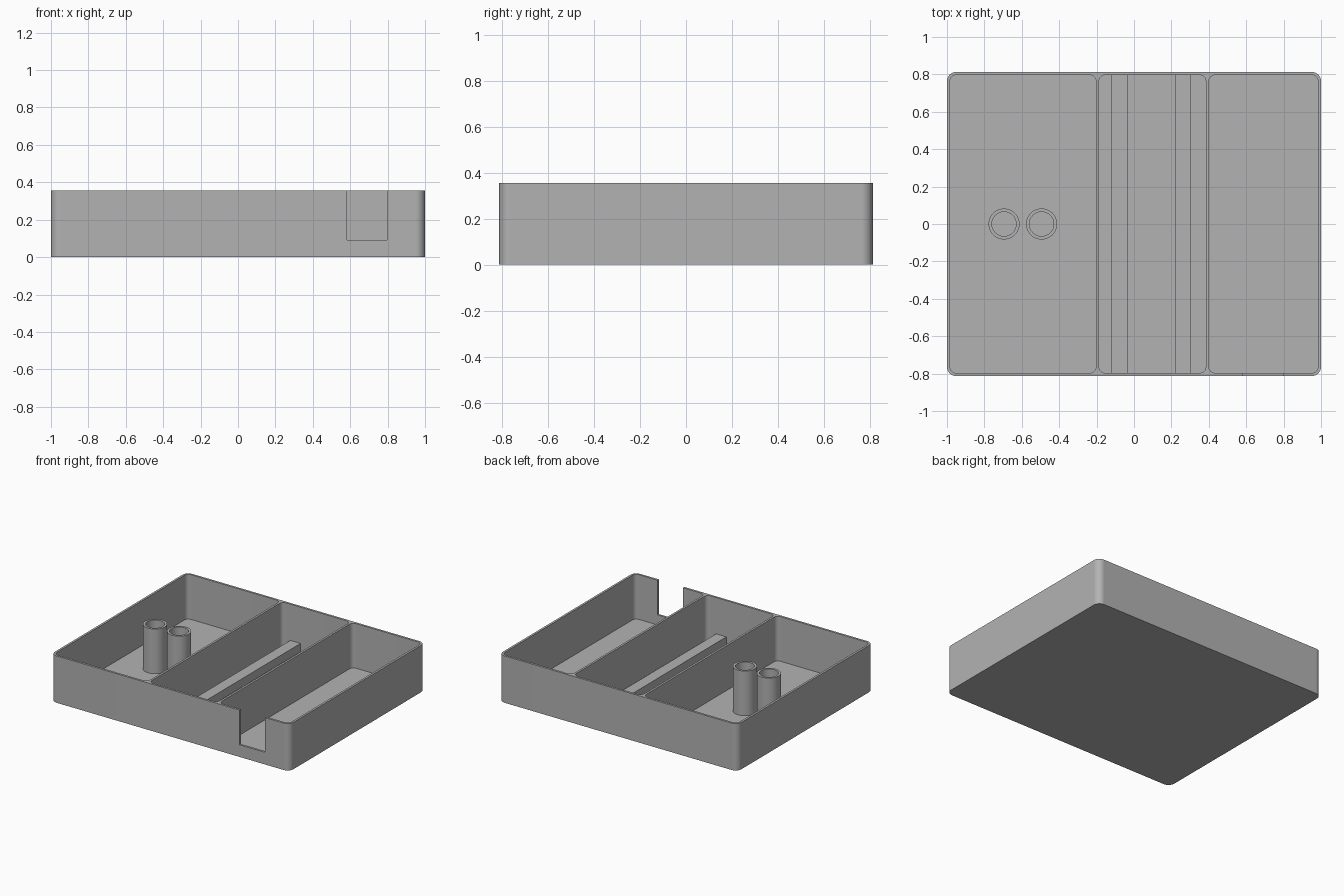
import bpy
import bmesh
from math import sin, cos, pi, tau, radians
from mathutils import Matrix

cube = bpy.data.objects.get("Cube")
if cube:
    bpy.data.objects.remove(cube, do_unlink=True)

HEIGHT = 0.355
FLOOR = 0.0165
WALL = 0.0165
HALF_Y = 0.813
INNER_Y = HALF_Y - WALL

grey = bpy.data.materials.new("plain grey")
grey.use_nodes = True
grey.diffuse_color = (0.45, 0.45, 0.45, 1)
grey.node_tree.nodes["Principled BSDF"].inputs["Base Color"].default_value = grey.diffuse_color


def finish(name, bm):
    """Turn a bmesh into a linked grey object."""
    bmesh.ops.recalc_face_normals(bm, faces=bm.faces)
    mesh = bpy.data.meshes.new(name)
    bm.to_mesh(mesh)
    bm.free()
    mesh.materials.append(grey)
    obj = bpy.data.objects.new(name, mesh)
    bpy.context.scene.collection.objects.link(obj)
    return obj


def select(obj):
    bpy.ops.object.select_all(action="DESELECT")
    obj.select_set(True)
    bpy.context.view_layer.objects.active = obj


def rounded_block(name, x0, x1, y0, y1, z0, z1, radius=0, steps=8):
    """Upright block whose vertical corners are rounded."""
    outline = []
    corners = ((x1, y1, -1, -1), (x0, y1, 1, -1), (x0, y0, 1, 1), (x1, y0, -1, 1))
    for i, (x, y, dx, dy) in enumerate(corners):
        if not radius:
            outline.append((x, y, z0))
            continue
        for k in range(steps + 1):
            a = (i + k / steps) * pi / 2
            outline.append((x + radius * (dx + cos(a)), y + radius * (dy + sin(a)), z0))
    bm = bmesh.new()
    base = bm.faces.new([bm.verts.new(p) for p in outline])
    top = bmesh.ops.extrude_face_region(bm, geom=[base], use_keep_orig=True)["geom"]
    verts = [v for v in top if isinstance(v, bmesh.types.BMVert)]
    bmesh.ops.translate(bm, verts=verts, vec=(0, 0, z1 - z0))
    return finish(name, bm)


def cut(target, cutter):
    """Subtract a cutter from the target, then discard it."""
    cutter.hide_render = True
    mod = target.modifiers.new("cut", "BOOLEAN")
    mod.operation = "DIFFERENCE"
    mod.solver = "EXACT"
    mod.object = cutter
    select(target)
    bpy.ops.object.modifier_apply(modifier=mod.name)
    bpy.data.objects.remove(cutter, do_unlink=True)


def smooth(obj):
    select(obj)
    bpy.ops.object.shade_smooth_by_angle(angle=radians(35))
    mod = obj.modifiers.new("even shading", "WEIGHTED_NORMAL")
    mod.keep_sharp = True


def tube(name, x, outer, inner, z0, z1, sides=48):
    """Hollow upright post made by spinning its wall section."""
    bm = bmesh.new()
    section = [(outer, z0), (outer, z1), (inner, z1), (inner, z0)]
    rings = []
    for k in range(sides):
        turn = Matrix.Rotation(tau * k / sides, 3, "Z")
        ring = [bm.verts.new(turn @ Matrix.Identity(3).col[0] * r) for r, z in section]
        for v, (r, z) in zip(ring, section):
            v.co.z = z
            v.co.x += x
        rings.append(ring)
    for k in range(sides):
        a, b = rings[k - 1], rings[k]
        for j in range(4):
            bm.faces.new((a[j - 1], a[j], b[j], b[j - 1]))
    return finish(name, bm)


# Tray: rounded block with three pockets and a cable notch in the front wall
tray = rounded_block("tray", -1, 1, -HALF_Y, HALF_Y, 0, HEIGHT, 0.05)
for left, right in ((-1 + WALL, -0.203), (-0.187, 0.384), (0.4, 1 - WALL)):
    cut(tray, rounded_block("pocket_cutter", left, right, -INNER_Y, INNER_Y, FLOOR, 0.5, 0.033))
cut(tray, rounded_block("notch_cutter", 0.582, 0.797, -0.9, -0.7, 0.092, 0.5))
smooth(tray)

# Two low rails along the middle compartment
for side, x in (("right", -0.119), ("left", 0.22)):
    rounded_block(side + "_rail", x, x + 0.085, -INNER_Y - 0.004, INNER_Y + 0.004, 0.01, 0.08)

# Two hollow posts in the right compartment
for side, x in (("outer", -0.695), ("inner", -0.494)):
    smooth(tube(side + "_post", x, 0.083, 0.065, 0.01, HEIGHT))
